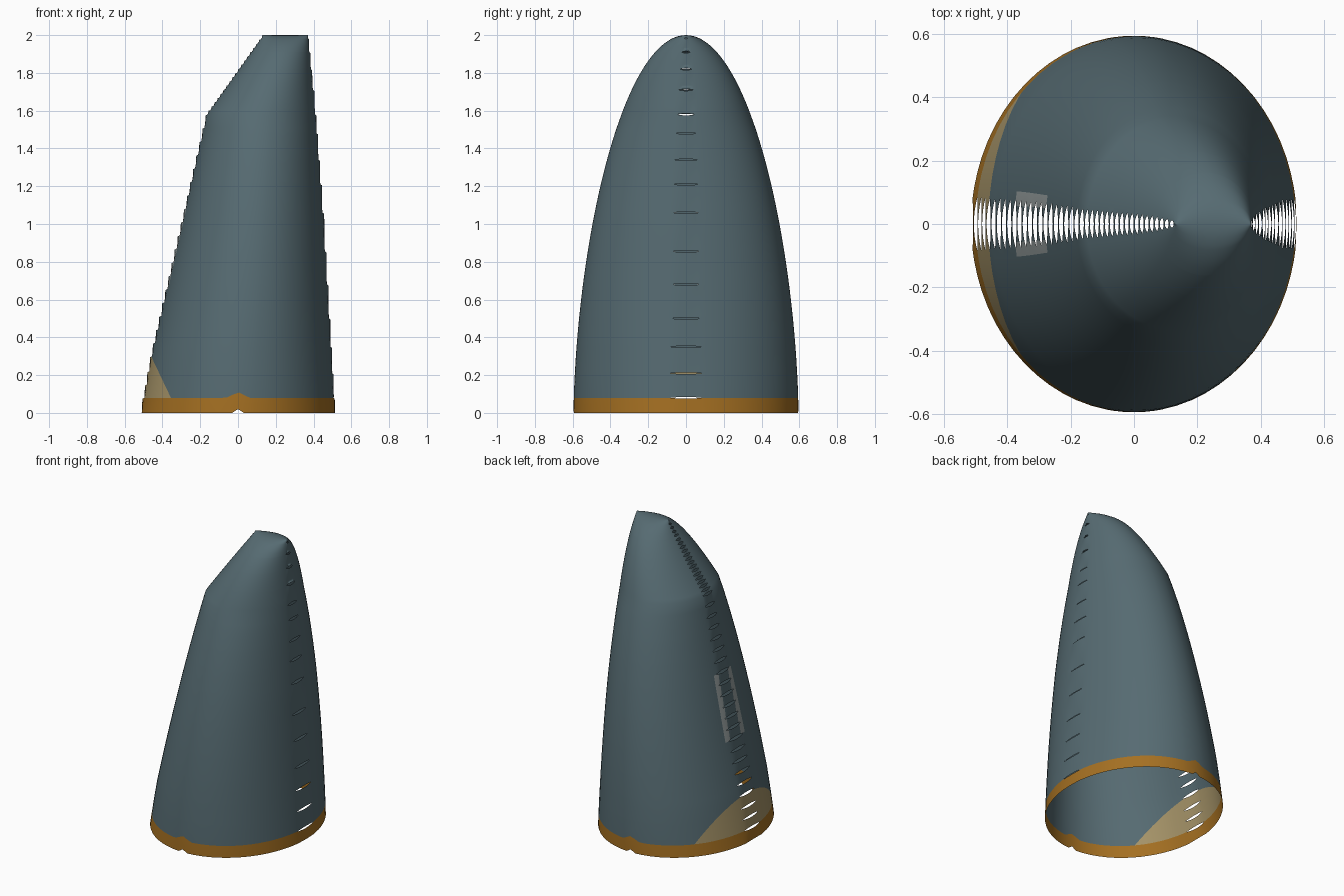
import bpy, bmesh, math
from mathutils import Vector

cube = bpy.data.objects.get("Cube")
if cube:
    bpy.data.objects.remove(cube)


def material(name, rgb):
    m = bpy.data.materials.new(name)
    m.use_nodes = True
    m.diffuse_color = (*rgb, 1)
    m.node_tree.nodes["Principled BSDF"].inputs["Base Color"].default_value = (*rgb, 1)
    return m


materials = [
    material("slate_blue", (0.093, 0.147, 0.168)),
    material("amber_brown", (0.376, 0.162, 0.016)),
    material("sand", (0.376, 0.292, 0.138)),
    material("pale_grey", (0.305, 0.342, 0.342)),
]
BODY, BAND, PATCH, STREAK = range(4)


def lerp_profile(points, z):
    for (z0, x0), (z1, x1) in zip(points, points[1:]):
        if z <= z1:
            return x0 + (x1 - x0) * (z - z0) / (z1 - z0)
    return points[-1][1]


def steps(a, b, n):
    return [a + (b - a) * i / n for i in range(n)]


# Edge profiles of the shell: sloped edge at -x, steep edge at +x
EDGES = {
    -1: [(0, -0.515), (0.3, -0.46), (1.58, -0.165), (2, 0.135)],
    1: [(0, 0.515), (1.0, 0.455), (1.6, 0.41), (2, 0.37)],
}
# Heights of the slits on each edge
SLITS = {
    -1: [0, 0.08, 0.15, 0.22] + steps(0.3, 1.58, 18) + steps(1.58, 2, 19) + [2],
    1: [0, 0.08, 0.21, 0.35, 0.5, 0.68, 0.855, 1.06, 1.21, 1.34,
        1.48, 1.58, 1.71, 1.82, 1.91, 1.985, 2],
}
LENS = 0.14


def half_depth(z):
    return 0.595 * math.sqrt(max(0, 1 - (z / 2) ** 1.7))


def shell_point(angle, z, strip_mid):
    """Point on the shell, stepped into upright strips near both edges."""
    side = 1 if math.cos(angle) >= 0 else -1
    phi = math.asin(min(1, abs(math.sin(angle))))
    lens = max(0, 1 - (phi / LENS) ** 2)
    slits = SLITS[side]
    low = max(s for s in slits if s < strip_mid)
    high = min(s for s in slits if s > strip_mid)
    centre = (lerp_profile(EDGES[-1], z) + lerp_profile(EDGES[1], z)) / 2
    tip = lerp_profile(EDGES[side], z)
    x = centre + (tip - centre) * math.cos(phi)
    step = lerp_profile(EDGES[side], (low + high) / 2) - tip
    x += 0.8 * lens * step
    y = half_depth(z) * math.sin(angle)
    # open the slit and raise the small peaks of the rim band
    gap = min(0.005, 0.1 * (high - low)) * lens
    h = z
    if z == low and z > 0:
        h += gap
    if z == high and z < 2:
        h -= gap
    if z == 0.08:
        h += 0.03 * max(0, 1 - abs(x) / 0.06)
    if z == 0:
        h += 0.02 * max(0, 1 - abs(x) / 0.03)
    return Vector((x, y, h))


# Columns, closer together near the edges and the rim peaks
quarter = [0, 0.035, 0.07, 0.105, 0.14, 0.19] + steps(0.27, 1.4, 12)
quarter += [1.4, 1.453, 1.511]
half = quarter + [math.pi / 2] + [math.pi - q for q in reversed(quarter)]
columns = half + [math.pi + a for a in half[1:]]

levels = []
for z in sorted(SLITS[-1] + SLITS[1] + [0.04, 1.993, 1.998]):
    if not levels or z - levels[-1] > 1e-6:
        levels.append(z)

# Thin open shell
bm = bmesh.new()
for z0, z1 in zip(levels, levels[1:]):
    mid = (z0 + z1) / 2
    lower = [bm.verts.new(shell_point(a, z0, mid)) for a in columns]
    upper = [bm.verts.new(shell_point(a, z1, mid)) for a in columns]
    for i in range(len(columns) - 1):
        f = bm.faces.new((lower[i], lower[i + 1], upper[i + 1], upper[i]))
        f.smooth = True
        phi = abs(math.pi - (columns[i] + columns[i + 1]) / 2)
        if z1 <= 0.08:
            f.material_index = BAND
        elif 0.65 < mid < 1.08 and 0.105 < phi < 0.19:
            f.material_index = STREAK
bmesh.ops.remove_doubles(bm, verts=bm.verts[:], dist=1e-5)
bmesh.ops.dissolve_degenerate(bm, edges=bm.edges[:], dist=1e-6)

# Sand patch, cut along a slanted plane at the foot of the sloped edge
origin, normal = Vector((-0.46, 0, 0.3)), Vector((2.1, 0, 1)).normalized()
near = [f for f in bm.faces
        if f.material_index == BODY and f.calc_center_median().z < 0.4
        and f.calc_center_median().x < -0.25]
geom = set(near)
for f in near:
    geom.update(f.edges)
    geom.update(f.verts)
bmesh.ops.bisect_plane(bm, geom=list(geom), dist=1e-6, plane_co=origin, plane_no=normal)
for f in bm.faces:
    c = f.calc_center_median()
    if f.material_index == BODY and c.x < -0.25 and (c - origin).dot(normal) < 0:
        f.material_index = PATCH
bmesh.ops.recalc_face_normals(bm, faces=bm.faces[:])

mesh = bpy.data.meshes.new("sleeve_shell")
bm.to_mesh(mesh)
bm.free()
for m in materials:
    mesh.materials.append(m)
shell = bpy.data.objects.new("sleeve_shell", mesh)
bpy.context.collection.objects.link(shell)
